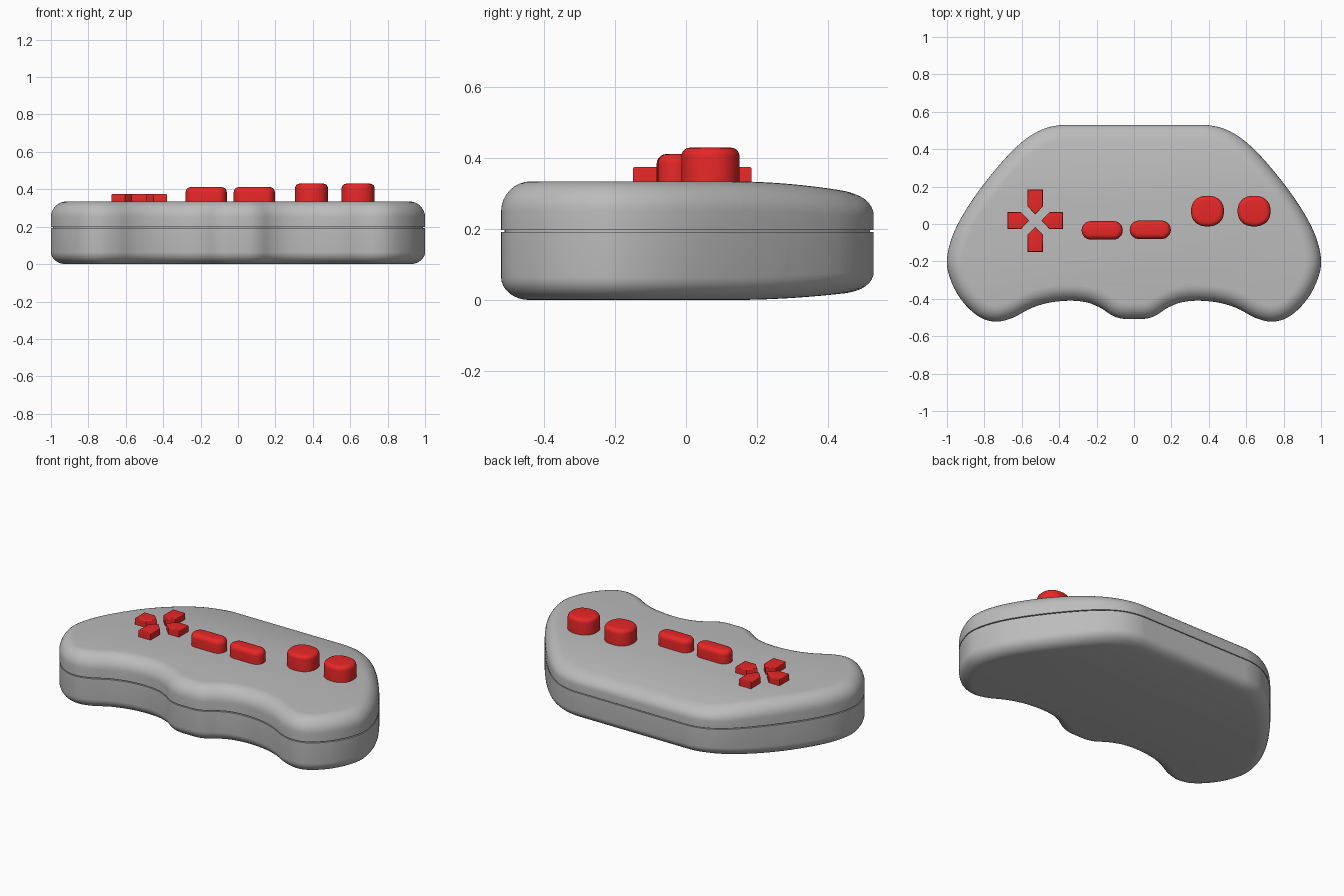
import bpy, bmesh, math
from mathutils import Vector

if "Cube" in bpy.data.objects:
    bpy.data.objects.remove(bpy.data.objects["Cube"])


def material(name, color):
    m = bpy.data.materials.new(name)
    m.diffuse_color = (*color, 1)
    m.use_nodes = True
    m.node_tree.nodes["Principled BSDF"].inputs["Base Color"].default_value = m.diffuse_color
    return m


GREY = material("grey plastic", (0.5, 0.5, 0.5))
RED = material("red plastic", (0.8, 0.02, 0.02))


def inward_normals(pts, smooth):
    """Mitred inward directions of a counter-clockwise outline."""
    n = len(pts)
    edge = []
    for i in range(n):
        t = (pts[(i + 1) % n] - pts[i]).normalized()
        edge.append(Vector((-t.y, t.x)))
    nor = [(edge[i - 1] + edge[i]) / (1 + edge[i - 1].dot(edge[i])) for i in range(n)]
    for _ in range(smooth):
        nor = [(nor[i - 1] + nor[i] * 2 + nor[(i + 1) % n]).normalized() for i in range(n)]
    return nor


def loft(name, pts, rings, mat, cap_low=False, cap_high=False, smooth=0, back_drop=None):
    """Stack inset copies of an outline; rings are (inset, z) from low to high."""
    pts = [Vector(p) for p in pts]
    n = len(pts)
    if sum(pts[i - 1].cross(pts[i]) for i in range(n)) < 0:
        pts.reverse()
    nor = inward_normals(pts, smooth)
    bm = bmesh.new()
    layers = [[bm.verts.new((*(p + d * inset), z)) for p, d in zip(pts, nor)]
              for inset, z in rings]
    for lo, hi in zip(layers, layers[1:]):
        for i in range(n):
            j = (i + 1) % n
            bm.faces.new((lo[i], lo[j], hi[j], hi[i]))
    if cap_low:
        bm.faces.new(layers[0][::-1])
    if cap_high:
        bm.faces.new(layers[-1])
    if back_drop:
        # slice across the cap, then bend the rear edge towards the seam
        z_far, amount = back_drop
        for k in range(9):
            bmesh.ops.bisect_plane(bm, geom=bm.verts[:] + bm.edges[:] + bm.faces[:],
                                   plane_co=(0, 0.12 + k * 0.04, 0), plane_no=(0, 1, 0))
        for v in bm.verts:
            t = min(max((v.co.y - 0.12) / 0.32, 0), 1.1)
            w = min(max((v.co.z - SEAM) / (z_far - SEAM), 0), 1)
            v.co.z += amount * t * t * w
    me = bpy.data.meshes.new(name)
    bm.to_mesh(me)
    bm.free()
    me.materials.append(mat)
    ob = bpy.data.objects.new(name, me)
    bpy.context.collection.objects.link(ob)
    bpy.ops.object.select_all(action='DESELECT')
    ob.select_set(True)
    bpy.context.view_layer.objects.active = ob
    bpy.ops.object.shade_smooth_by_angle(angle=math.radians(35))
    return ob


def arc(a, b, z, up, steps=8):
    """Quarter-ellipse edge rounding, a wide and b high, ending at height z."""
    out = []
    for k in range(steps + 1):
        t = k / steps * math.pi / 2
        out.append((a * (1 - math.cos(t)), z - up * b * (1 - math.sin(t))))
    return out if up > 0 else out[::-1]


def spline(pts, steps=6):
    """Closed Catmull-Rom curve."""
    pts = [Vector(p) for p in pts]
    n = len(pts)
    out = []
    for i in range(n):
        a, b, c, d = (pts[(i + k) % n] for k in (-1, 0, 1, 2))
        for s in range(steps):
            t = s / steps
            out.append(0.5 * (2 * b + (c - a) * t + (2 * a - 5 * b + 4 * c - d) * t * t
                              + (3 * b - a - 3 * c + d) * t ** 3))
    return out


# Case outline: right half from front centre to back centre, then mirrored
half = [(0, -0.508), (0.07, -0.505), (0.12, -0.487), (0.18, -0.448), (0.25, -0.42),
        (0.34, -0.41), (0.45, -0.42), (0.55, -0.45), (0.65, -0.502), (0.74, -0.522),
        (0.83, -0.495), (0.92, -0.41), (0.98, -0.30), (1.0, -0.19), (0.965, -0.05),
        (0.88, 0.105), (0.75, 0.28), (0.62, 0.42), (0.51, 0.497), (0.40, 0.528),
        (0.26, 0.53), (0, 0.53)]
outline = spline(half + [(-x, y) for x, y in half[-2:0:-1]])
for p in outline:
    p.y = min(p.y, 0.53)

SEAM = 0.195
# Lower shell with a recessed lip that forms the seam groove
loft("bottom_shell", outline,
     arc(0.08, 0.065, 0, -1) + [(0, 0.192), (0.01, 0.192), (0.01, 0.198)],
     GREY, cap_low=True, smooth=4, back_drop=(0, 0.018))
# Upper shell
loft("top_shell", outline, [(0.01, 0.198), (0, 0.198)] + arc(0.085, 0.085, 0.335, 1),
     GREY, cap_high=True, smooth=4, back_drop=(0.335, -0.026))


def button(name, pts, top, r):
    loft(name, pts, [(0, 0.31)] + arc(r, r, top, 1, 5), RED, cap_high=True)


# Round action buttons, slightly squared
for name, cx in (("left_action_button", 0.393), ("right_action_button", 0.642)):
    pts = []
    for k in range(48):
        c, s = math.cos(k * math.tau / 48), math.sin(k * math.tau / 48)
        pts.append((cx + 0.088 * math.copysign(abs(c) ** 0.88, c),
                    0.069 + 0.082 * math.copysign(abs(s) ** 0.88, s)))
    button(name, pts, 0.43, 0.024)

# Pill-shaped centre buttons
for name, cx, cy in (("left_pill_button", -0.17, -0.034), ("right_pill_button", 0.087, -0.031)):
    pts = []
    for side in (1, -1):
        for k in range(17):
            t = -math.pi / 2 + k * math.pi / 16
            pts.append((cx + side * (0.062 + 0.048 * math.cos(t)),
                        cy + side * 0.049 * math.sin(t)))
    button(name, pts, 0.412, 0.028)

# Direction pad: four arms pointing at the centre
for name, dx, dy, reach in (("pad_right", 1, 0, 0.148), ("pad_left", -1, 0, 0.148),
                            ("pad_up", 0, 1, 0.167), ("pad_down", 0, -1, 0.167)):
    w = 0.045 if dx else 0.041
    arm = [(0.033, 0), (0.076, -w), (reach, -w), (reach, w), (0.076, w)]
    button(name, [(-0.528 + u * dx - v * dy, 0.018 + u * dy + v * dx) for u, v in arm],
           0.376, 0.006)
